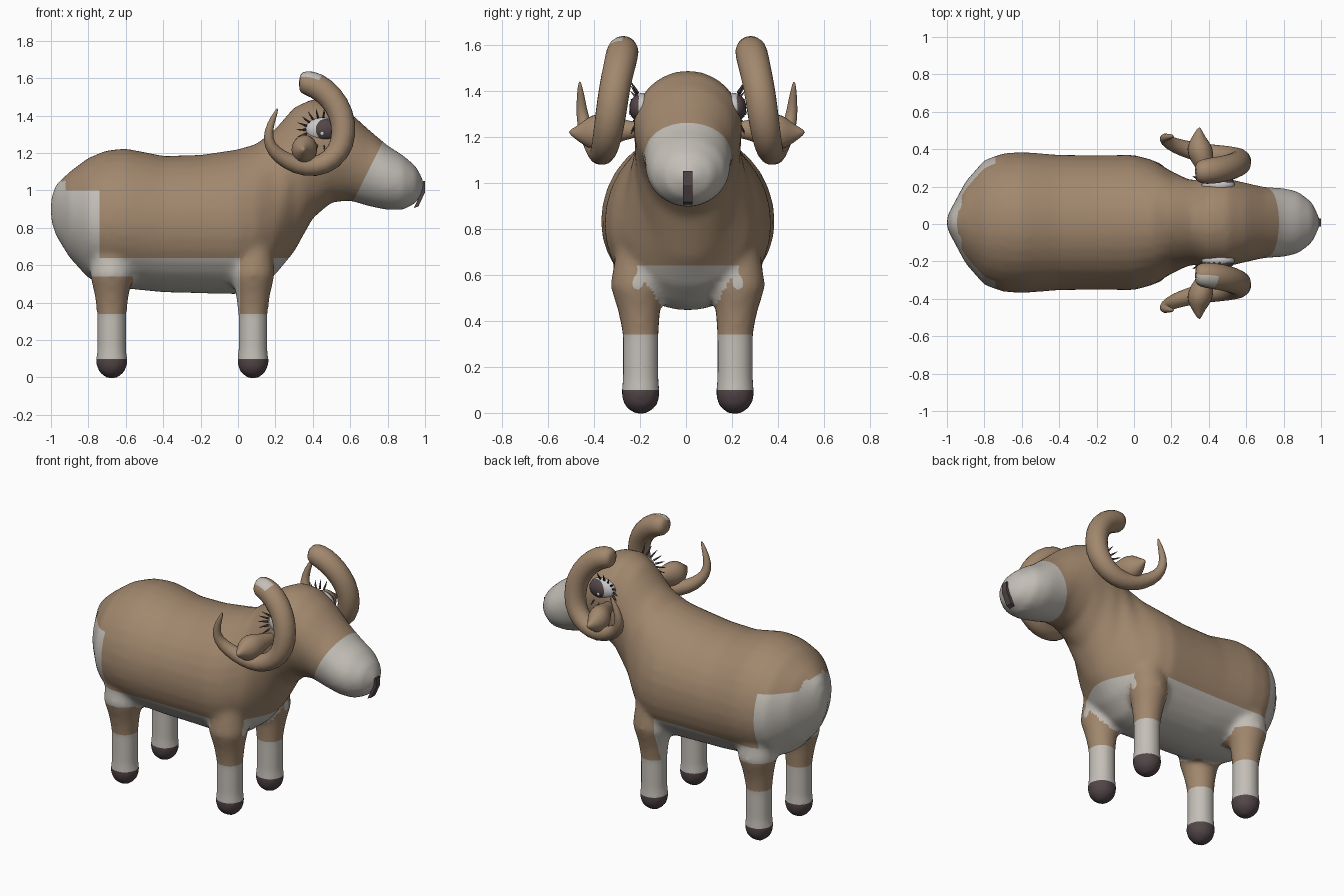
import bpy, bmesh, math
from mathutils import Vector

cube = bpy.data.objects.get("Cube")
if cube:
    bpy.data.objects.remove(cube, do_unlink=True)


def material(name, r, g, b):
    mat = bpy.data.materials.new(name)
    mat.use_nodes = True
    mat.diffuse_color = (r, g, b, 1)
    mat.node_tree.nodes["Principled BSDF"].inputs["Base Color"].default_value = (r, g, b, 1)
    return mat


BROWN = material("brown coat", 0.36, 0.245, 0.155)
CREAM = material("pale wool", 0.55, 0.52, 0.475)
DARK = material("dark hoof", 0.085, 0.06, 0.065)
WHITE = material("eye white", 0.6, 0.58, 0.58)
SIDES = {"left": 1, "right": -1}
MIDDLE = 0.008


def add_object(name, bm, *mats):
    bmesh.ops.recalc_face_normals(bm, faces=bm.faces)
    mesh = bpy.data.meshes.new(name)
    bm.to_mesh(mesh)
    bm.free()
    for mat in mats:
        mesh.materials.append(mat)
    mesh.shade_smooth()
    obj = bpy.data.objects.new(name, mesh)
    bpy.context.collection.objects.link(obj)
    return obj


def loft(bm, rings):
    """Skin a list of closed rings of points and cap both ends."""
    rows = [[bm.verts.new(p) for p in ring] for ring in rings]
    n = len(rows[0])
    for low, high in zip(rows, rows[1:]):
        for i in range(n):
            j = (i + 1) % n
            bm.faces.new((low[i], low[j], high[j], high[i]))
    bm.faces.new(rows[0][::-1])
    bm.faces.new(rows[-1])


def tube(bm, path, sides=10, ref=(0, 1, 0), flat=1.0):
    """Round tube along (x, y, z, radius) points, optionally flattened."""
    centres = [Vector(p[:3]) for p in path]
    rings = []
    for i, c in enumerate(centres):
        ahead = centres[min(i + 1, len(path) - 1)] - centres[max(i - 1, 0)]
        u = ahead.cross(Vector(ref)).normalized()
        v = u.cross(ahead).normalized() * flat
        turn = [math.tau * k / sides for k in range(sides)]
        rings.append([c + path[i][3] * (u * math.cos(a) + v * math.sin(a)) for a in turn])
    loft(bm, rings)


def ellipsoid(name, centre, size, mat):
    bm = bmesh.new()
    bmesh.ops.create_uvsphere(bm, u_segments=20, v_segments=12, radius=1)
    for v in bm.verts:
        v.co = Vector(centre) + Vector(a * b for a, b in zip(v.co, size))
    return add_object(name, bm, mat)


# Torso, neck and head: x, top, bottom, half width, height of widest point
SECTIONS = [
    (-1.0, 0.96, 0.84, 0.03, 0.9), (-0.975, 1.03, 0.76, 0.08, 0.9),
    (-0.9, 1.1, 0.64, 0.22, 0.87), (-0.8, 1.175, 0.53, 0.335, 0.84),
    (-0.7, 1.215, 0.49, 0.37, 0.83), (-0.6, 1.225, 0.475, 0.378, 0.83),
    (-0.4, 1.185, 0.455, 0.362, 0.82), (-0.2, 1.19, 0.45, 0.36, 0.82),
    (0, 1.22, 0.445, 0.362, 0.82), (0.1, 1.25, 0.47, 0.335, 0.82),
    (0.2, 1.33, 0.55, 0.275, 0.85), (0.3, 1.445, 0.67, 0.228, 1.1),
    (0.4, 1.49, 0.85, 0.235, 1.25), (0.5, 1.475, 0.935, 0.235, 1.25),
    (0.6, 1.415, 0.945, 0.212, 1.2), (0.7, 1.325, 0.915, 0.19, 1.12),
    (0.8, 1.24, 0.895, 0.185, 1.07), (0.88, 1.19, 0.895, 0.165, 1.05),
    (0.95, 1.13, 0.93, 0.11, 1.04), (0.99, 1.06, 0.99, 0.03, 1.03),
]


def section_ring(x, top, bottom, half, mid, sides=32):
    ring = []
    for k in range(sides):
        a = math.tau * k / sides
        reach = (top - mid) if math.sin(a) > 0 else (mid - bottom)
        ring.append((x, MIDDLE + half * math.cos(a), mid + reach * math.sin(a)))
    return ring


bm = bmesh.new()
loft(bm, [section_ring(*s) for s in SECTIONS])

# Legs: height, radius, outward shift
LEG = [(-0.004, 0.03, 0), (0.03, 0.072, 0), (0.08, 0.087, 0), (0.14, 0.079, 0),
       (0.34, 0.079, 0), (0.44, 0.092, 0.005), (0.55, 0.118, 0.015), (0.75, 0.1, 0)]
for x in (0.08, -0.675):
    for s in SIDES.values():
        tube(bm, [(x, MIDDLE + s * (0.205 + out), z, r) for z, r, out in LEG], 16)
raw = add_object("body", bm, BROWN, CREAM, DARK)

# Fuse legs and torso into one smooth skin
fuse = raw.modifiers.new("fuse", "REMESH")
fuse.mode = "VOXEL"
fuse.voxel_size = 0.018
soften = raw.modifiers.new("soften", "SMOOTH")
soften.factor = 0.5
soften.iterations = 8
evaluated = raw.evaluated_get(bpy.context.evaluated_depsgraph_get())
bm = bmesh.new()
bm.from_mesh(evaluated.to_mesh())
raw.modifiers.clear()

# Cut clean edges for the coat pattern
MUZZLE = Vector((0.62, 0, 0.95)), Vector((1, 0, -0.5)).normalized()
cuts = [(Vector((0, 0, z)), Vector((0, 0, 1))) for z in (0.1, 0.34, 0.54, 0.64, 1.0)]
cuts += [(Vector((x, 0, 0)), Vector((1, 0, 0))) for x in (-0.74, 0.01, 0.19)]
for point, normal in cuts + [MUZZLE]:
    bmesh.ops.bisect_plane(bm, geom=bm.verts[:] + bm.edges[:] + bm.faces[:],
                           plane_co=point, plane_no=normal)


def coat(c):
    x, y, z = c
    y = abs(y - MIDDLE)
    if z < 0.1:
        return 2
    if z < 0.34 or (c - MUZZLE[0]).dot(MUZZLE[1]) > 0:
        return 1
    front_leg = 0.01 < x < 0.19 and y > 0.11 + 0.6 * max(z - 0.45, 0)
    rear_leg = z < 0.54 and abs(x + 0.675) < 0.115 and y > 0.1
    if z < 0.64 and x < 0.4:
        return 0 if front_leg or rear_leg else 1
    return 1 if x < -0.74 and z < 1.0 or x < -0.92 and z < 1.05 else 0


for f in bm.faces:
    f.material_index = coat(f.calc_center_median())
    f.smooth = True
bm.to_mesh(raw.data)
bm.free()

# Mouth mark on the muzzle tip
bm = bmesh.new()
outline = [(0.99, 1.05), (1.0, 1.05), (1.0, 0.99), (0.965, 0.915), (0.94, 0.905), (0.975, 0.98)]
loft(bm, [[(x, MIDDLE + w, z) for x, z in outline] for w in (-0.021, 0.021)])
mouth = add_object("mouth_mark", bm, DARK)
mouth.data.shade_flat()

# Curled horn path: x, outward distance, z, radius
HORN = [(0.325, 0.275, 1.58, 0.04), (0.35, 0.275, 1.58, 0.068), (0.42, 0.28, 1.565, 0.074),
        (0.5, 0.295, 1.5, 0.072), (0.555, 0.315, 1.41, 0.07), (0.57, 0.33, 1.3, 0.07),
        (0.54, 0.345, 1.2, 0.066), (0.46, 0.36, 1.135, 0.06), (0.36, 0.375, 1.12, 0.054),
        (0.26, 0.4, 1.155, 0.046), (0.185, 0.43, 1.21, 0.038), (0.155, 0.455, 1.28, 0.028),
        (0.175, 0.46, 1.36, 0.02), (0.205, 0.465, 1.42, 0.01), (0.21, 0.465, 1.44, 0.003)]
# Ear reaching outward through the curl
EAR = [(0.4, 0.18, 1.23, 0.03), (0.385, 0.28, 1.23, 0.045), (0.365, 0.35, 1.225, 0.08),
       (0.345, 0.41, 1.215, 0.085), (0.345, 0.46, 1.215, 0.045), (0.35, 0.515, 1.22, 0.006)]

for side, s in SIDES.items():
    def place(path):
        return [(x, s * y + MIDDLE / 2, z, r) for x, y, z, r in path]

    for part, path, flat in (("horn", HORN, 1), ("ear", EAR, 0.85)):
        bm = bmesh.new()
        tube(bm, place(path), 12, (0, 1, 0) if part == "horn" else (1, 0, 0), flat)
        obj = add_object(side + "_" + part, bm, BROWN, CREAM)
        obj.modifiers.new("round", "SUBSURF").levels = 1
        # Pale worn patch on top of the right horn
        if part == "horn" and s < 0:
            for f in obj.data.polygons:
                if f.center.z > 1.615 and f.center.y < -0.27:
                    f.material_index = 1

    # Eye, pupil and glint on the side of the head
    y = MIDDLE + s * 0.2
    ellipsoid(side + "_eye", (0.45, y, 1.325), (0.09, 0.045, 0.065), WHITE)
    ellipsoid(side + "_pupil", (0.465, y + s * 0.012, 1.325), (0.07, 0.042, 0.058), DARK)
    ellipsoid(side + "_glint", (0.45, y + s * 0.05, 1.305), (0.011, 0.006, 0.011), WHITE)

    # Lashes fanning from the rear rim of the eye
    bm = bmesh.new()
    for k in range(12):
        a = math.radians(85 + k * 19)
        rim = Vector((0.45 + 0.088 * math.cos(a), y + s * 0.018, 1.325 + 0.065 * math.sin(a)))
        tip = rim + Vector((0.05 * math.cos(a), s * 0.03, 0.05 * math.sin(a)))
        tube(bm, [(*rim, 0.007), (*rim.lerp(tip, 0.5), 0.005), (*tip, 0.001)], 5)
    add_object(side + "_lashes", bm, DARK)
